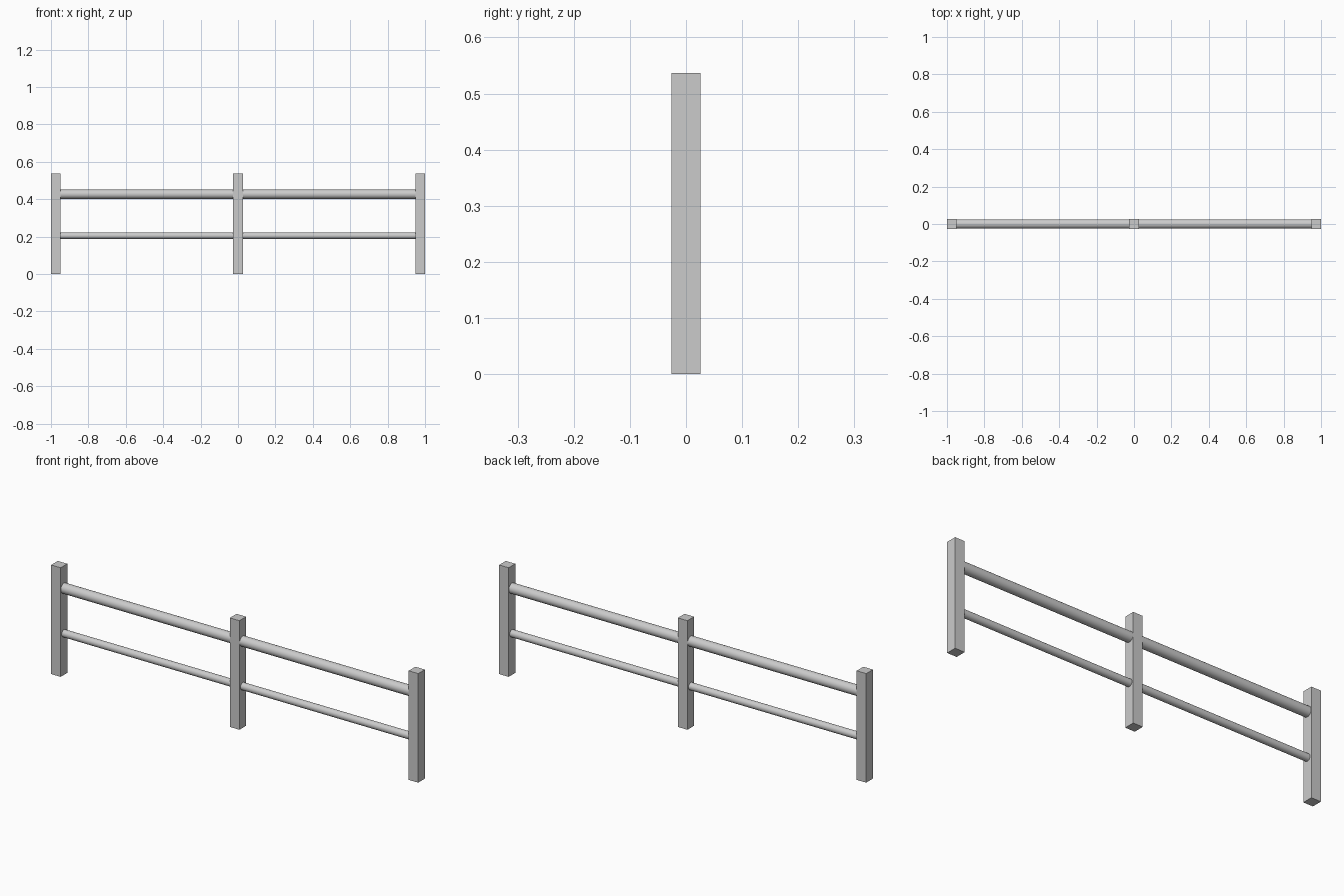
import bpy
import math

if "Cube" in bpy.data.objects:
    bpy.data.objects.remove(bpy.data.objects["Cube"], do_unlink=True)

POST_WIDTH = 0.052
POST_HEIGHT = 0.537

# Single light grey finish
grey = bpy.data.materials.new("light_grey")
grey.use_nodes = True
colour = (0.6, 0.6, 0.6, 1)
grey.diffuse_color = colour
grey.node_tree.nodes["Principled BSDF"].inputs["Base Color"].default_value = colour


def add_post(name, x):
    bpy.ops.mesh.primitive_cube_add(size=1, location=(x, 0, POST_HEIGHT / 2))
    post = bpy.context.object
    post.name = name
    post.scale = (POST_WIDTH, POST_WIDTH, POST_HEIGHT)
    bpy.ops.object.transform_apply(location=False, rotation=False, scale=True)
    post.data.materials.append(grey)


def add_rail(name, x, z, radius, length):
    bpy.ops.mesh.primitive_cylinder_add(
        vertices=32, radius=radius, depth=length,
        location=(x, 0, z), rotation=(0, math.pi / 2, 0))
    rail = bpy.context.object
    rail.name = name
    bpy.ops.object.shade_smooth_by_angle(angle=math.radians(40))
    rail.data.materials.append(grey)


# Square posts: both ends and the middle
end_x = 1 - POST_WIDTH / 2
for name, x in (("right_post", -end_x), ("middle_post", 0), ("left_post", end_x)):
    add_post(name, x)

# Round rails spanning each bay between post faces
span = end_x - POST_WIDTH
for side, x in (("right", -end_x / 2), ("left", end_x / 2)):
    add_rail(side + "_upper_rail", x, 0.427, 0.025, span + 0.01)
    add_rail(side + "_lower_rail", x, 0.205, 0.018, span + 0.01)
